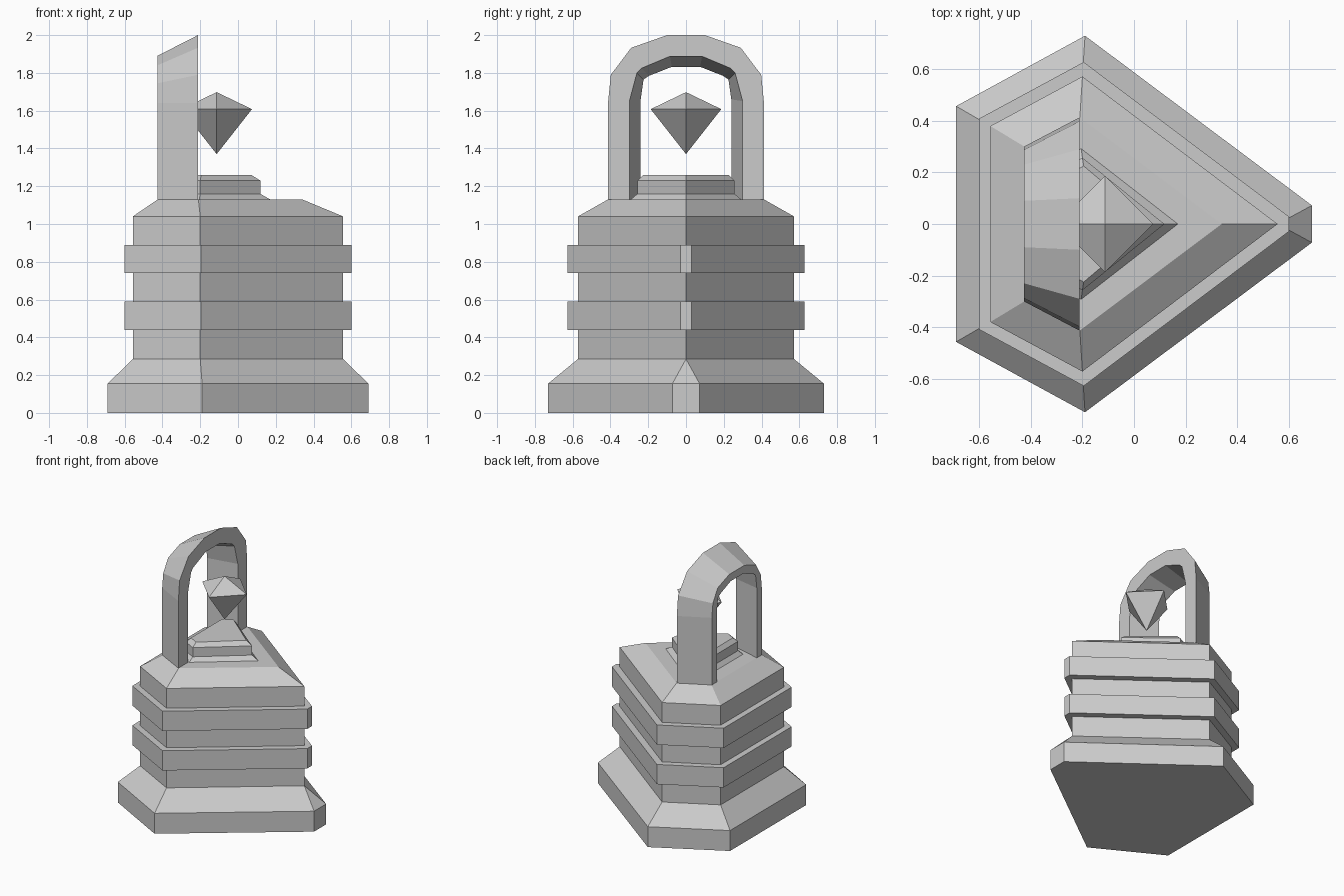
import bpy, bmesh

if "Cube" in bpy.data.objects:
    bpy.data.objects.remove(bpy.data.objects["Cube"])


def finish(name, bm):
    bmesh.ops.remove_doubles(bm, verts=bm.verts, dist=0.0005)
    bmesh.ops.recalc_face_normals(bm, faces=bm.faces)
    mesh = bpy.data.meshes.new(name)
    bm.to_mesh(mesh)
    bm.free()
    obj = bpy.data.objects.new(name, mesh)
    bpy.context.collection.objects.link(obj)
    return obj


def skin(name, sections):
    """Join equal-length point loops into a closed solid with capped ends."""
    bm = bmesh.new()
    loops = [[bm.verts.new(p) for p in s] for s in sections]
    for a, b in zip(loops, loops[1:]):
        n = len(a)
        for i in range(n):
            j = (i + 1) % n
            bm.faces.new((a[i], a[j], b[j], b[i]))
    bm.faces.new(loops[0])
    bm.faces.new(loops[-1])
    return finish(name, bm)


def outline(half, z):
    """Mirror a half outline (back, shoulder, tip) across y = 0."""
    return [(x, y, z) for x, y in half] + [(x, -y, z) for x, y in reversed(half)]


FOOT = [(-.69, .457), (-.19, .73), (.69, .072)]
BODY = [(-.557, .38), (-.2, .572), (.557, 0)]
BAND = [(-.602, .408), (-.195, .628), (.602, .028)]
ROOF = [(-.425, .3), (-.21, .413), (.34, 0)]

# Foot, body with sloped shoulders
skin("base_foot", [outline(FOOT, 0), outline(FOOT, .155), outline(BODY, .285)])
skin("body", [outline(BODY, .285), outline(BODY, 1.04), outline(ROOF, 1.13)])

# Two raised bands
for i, z in enumerate((.44, .74)):
    skin(f"band_{i + 1}", [outline(BAND, z), outline(BAND, z + .15)])

# Stepped pedestal on the roof
P0 = [(-.315, .235), (-.205, .292), (.17, 0)]
P1 = [(-.29, .21), (-.2, .257), (.118, 0)]
P2 = [(-.265, .185), (-.195, .225), (.07, 0)]
skin("pedestal", [outline(P0, 1.13), outline(P1, 1.16), outline(P1, 1.23), outline(P2, 1.26)])

# Arch: half profiles (y, z) from leg foot to crown, tapering to the back
FRONT_OUT = [(.413, 1.13), (.413, 1.64), (.398, 1.79), (.29, 1.933), (.1, 2.0)]
FRONT_IN = [(.3, 1.13), (.3, 1.65), (.26, 1.80), (.235, 1.825), (.085, 1.888)]
BACK_OUT = [(.3, 1.13), (.3, 1.64), (.287, 1.745), (.23, 1.84), (.09, 1.89)]
BACK_IN = [(.24, 1.13), (.24, 1.66), (.225, 1.765), (.195, 1.785), (.075, 1.832)]
XF, XB = -.212, -.427


def arch_section(i, side):
    return [(x, side * prof[i][0], prof[i][1]) for x, prof in
            ((XF, FRONT_OUT), (XF, FRONT_IN), (XB, BACK_IN), (XB, BACK_OUT))]


skin("arch", [arch_section(i, 1) for i in range(5)] +
     [arch_section(i, -1) for i in reversed(range(5))])

# Floating four-sided gem
cx, r = -.113, .187
bm = bmesh.new()
ring = [bm.verts.new((cx + r * a, r * b, 1.608)) for a, b in ((1, 0), (0, 1), (-1, 0), (0, -1))]
top = bm.verts.new((cx, 0, 1.698))
bottom = bm.verts.new((cx, 0, 1.37))
for i in range(4):
    a, b = ring[i], ring[(i + 1) % 4]
    bm.faces.new((a, b, top))
    bm.faces.new((b, a, bottom))
finish("gem", bm)
